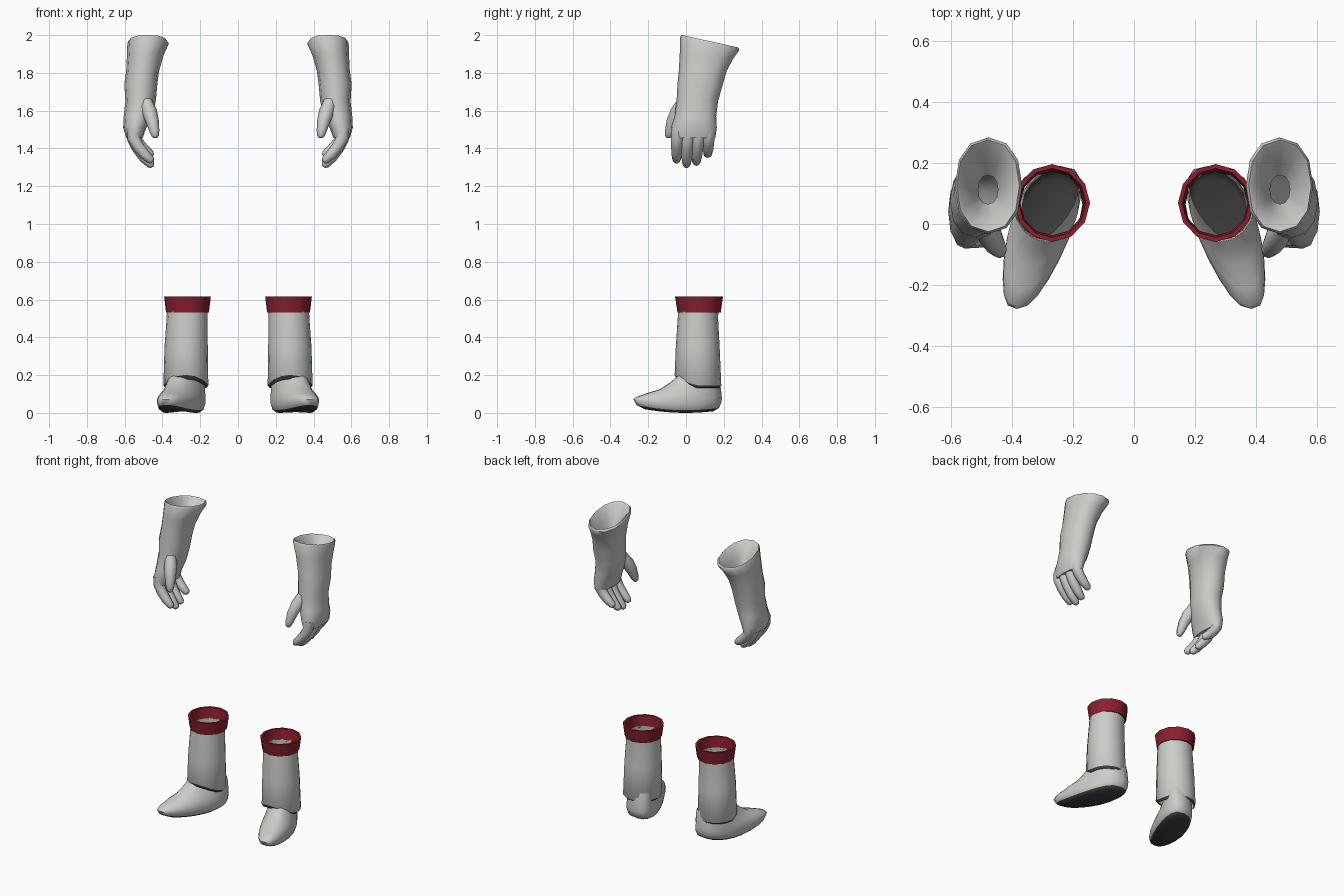
import bpy, bmesh, math
from mathutils import Vector

if "Cube" in bpy.data.objects:
    bpy.data.objects.remove(bpy.data.objects["Cube"])


def material(name, rgb):
    m = bpy.data.materials.new(name)
    m.diffuse_color = (*rgb, 1)
    m.use_nodes = True
    m.node_tree.nodes["Principled BSDF"].inputs["Base Color"].default_value = m.diffuse_color
    return m


WHITE = material("off_white", (0.60, 0.61, 0.58))
RED = material("dark_red", (0.26, 0.014, 0.028))
DARK = material("dark_grey", (0.05, 0.05, 0.05))


def loft(name, rings, mats, strip_mats=None, cap_start=False, cap_end=False, angle=60):
    """Skin a list of equal-length rings, mirrored across x."""
    bm = bmesh.new()
    loops = [[bm.verts.new(p) for p in r] for r in rings]
    n = len(loops[0])
    for k, (a, b) in enumerate(zip(loops, loops[1:])):
        for i in range(n):
            j = (i + 1) % n
            f = bm.faces.new((a[i], a[j], b[j], b[i]))
            f.material_index = strip_mats[k] if strip_mats else 0
    if cap_start:
        f = bm.faces.new(loops[0])
        f.material_index = strip_mats[0] if strip_mats else 0
    if cap_end:
        bm.faces.new(loops[-1])
    bmesh.ops.recalc_face_normals(bm, faces=bm.faces)
    me = bpy.data.meshes.new(name)
    bm.to_mesh(me)
    bm.free()
    ob = bpy.data.objects.new(name, me)
    bpy.context.collection.objects.link(ob)
    for m in mats:
        me.materials.append(m)
    bpy.ops.object.select_all(action='DESELECT')
    bpy.context.view_layer.objects.active = ob
    ob.select_set(True)
    bpy.ops.object.shade_smooth_by_angle(angle=math.radians(angle))
    ob.modifiers.new("mirror", 'MIRROR').use_mirror_merge = False
    return ob


def power(v, e):
    return math.copysign(abs(v) ** e, v)


def oval(x0, x1, y0, y1, z, tilt=0.0, n=12, e=0.9):
    """Horizontal rounded ring filling a box; tilt drops the +y side."""
    pts = []
    for i in range(n):
        a = 2 * math.pi * i / n
        c, s = power(math.cos(a), e), power(math.sin(a), e)
        pts.append(((x0 + x1) / 2 + c * (x1 - x0) / 2,
                    (y0 + y1) / 2 + s * (y1 - y0) / 2, z - tilt * s))
    return pts


def tube(name, path, radii, n=8):
    """Tapered tube along a path, used for fingers."""
    path = [Vector(p) for p in path]
    rings = []
    for i, p in enumerate(path):
        d = (path[min(i + 1, len(path) - 1)] - path[max(i - 1, 0)]).normalized()
        u = d.cross(Vector((0, 1, 0))).normalized()
        v = d.cross(u)
        rings.append([p + radii[i] * (u * math.cos(2 * math.pi * k / n)
                                      + v * math.sin(2 * math.pi * k / n))
                      for k in range(n)])
    return loft(name, rings, [WHITE], cap_start=True, cap_end=True)


# Glove: funnel lining, flared cuff, wrist and palm
loft("glove", [
    oval(.445, .51, .065, .16, 1.82),
    oval(.425, .535, .03, .21, 1.89, .02),
    oval(.39, .57, -.01, .26, 1.955, .032),
    oval(.375, .58, -.025, .275, 1.968, .033),
    oval(.366, .586, -.032, .283, 1.955, .033),
    oval(.395, .588, -.033, .25, 1.89, .015),
    oval(.418, .592, -.038, .215, 1.81),
    oval(.427, .602, -.045, .195, 1.74),
    oval(.435, .596, -.05, .17, 1.65),
    oval(.455, .605, -.06, .16, 1.57),
    oval(.485, .608, -.08, .163, 1.51),
    oval(.505, .592, -.075, .155, 1.455),
], [WHITE], cap_end=True)

# Four curled fingers: name, base y, tip y, length factor
for name, yb, yt, s in (("index_finger", -.045, -.05, .88),
                        ("middle_finger", .012, .003, 1.0),
                        ("ring_finger", .068, .055, .94),
                        ("little_finger", .122, .115, .73)):
    path = [(x, yb + (yt - yb) * t, 1.51 - dz * s) for x, dz, t in
            ((.555, 0, 0), (.553, .06, .3), (.53, .11, .6), (.495, .16, .8),
             (.462, .195, 1), (.452, .208, 1))]
    tube(name, path, [.034, .034, .031, .028, .022, .011])

# Thumb
tube("thumb", [(.49, -.01, 1.65), (.467, -.045, 1.59), (.452, -.07, 1.54),
               (.442, -.086, 1.49), (.438, -.093, 1.465), (.438, -.094, 1.455)],
     [.035, .04, .034, .026, .019, .010])


def foot_ring(heel, toe, w, z, lift=0.0, n=20):
    """Foot outline, angled outwards and narrowing towards the toe."""
    pts = []
    for i in range(n):
        a = 2 * math.pi * i / n
        y = (heel + toe) / 2 + (heel - toe) / 2 * math.cos(a)
        taper = 0.81 + 0.19 * math.cos(a)
        x = .30 - .3 * y + w * taper * power(math.sin(a), .75)
        pts.append((x, y, z + lift * (y / .27) ** 2))
    return pts


# Foot with dark sole, open at the ankle
loft("boot_foot", [
    foot_ring(.145, -.22, .095, 0, .03),
    foot_ring(.175, -.262, .117, .014, .03),
    foot_ring(.188, -.278, .126, .045, .025),
    foot_ring(.19, -.268, .126, .075, .008),
    foot_ring(.188, -.215, .121, .102),
    foot_ring(.185, -.14, .115, .125),
    foot_ring(.18, -.085, .111, .16),
    foot_ring(.172, -.045, .104, .195),
], [WHITE, DARK], [1, 0, 0, 0, 0, 0, 0], cap_start=True)


# Shaft with a peaked front hem and dark hem underside
def hem(grow, dz):
    ring = oval(.157 - grow, .395 + grow, -.06 - grow, .187 + grow, 0, n=16, e=1)
    return [(x, y, .145 + dz + .057 * max(0, (.063 - y) / .124) ** 1.5)
            for x, y, z in ring]


loft("boot_shaft", [
    hem(-.012, -.014),
    hem(0, 0),
    oval(.160, .389, -.054, .178, .35, n=16, e=1),
    oval(.162, .378, -.044, .170, .50, n=16, e=1),
    oval(.162, .376, -.040, .172, .55, n=16, e=1),
], [WHITE, DARK], [1, 0, 0, 0])

# Flared red cuff band with thickness
loft("boot_cuff", [
    oval(.163, .375, -.038, .172, .535, n=12, e=1),
    oval(.154, .381, -.045, .184, .532, n=12, e=1),
    oval(.144, .391, -.058, .196, .615, n=12, e=1),
    oval(.158, .377, -.044, .182, .615, n=12, e=1),
    oval(.164, .372, -.037, .172, .545, n=12, e=1),
], [RED], angle=35)
